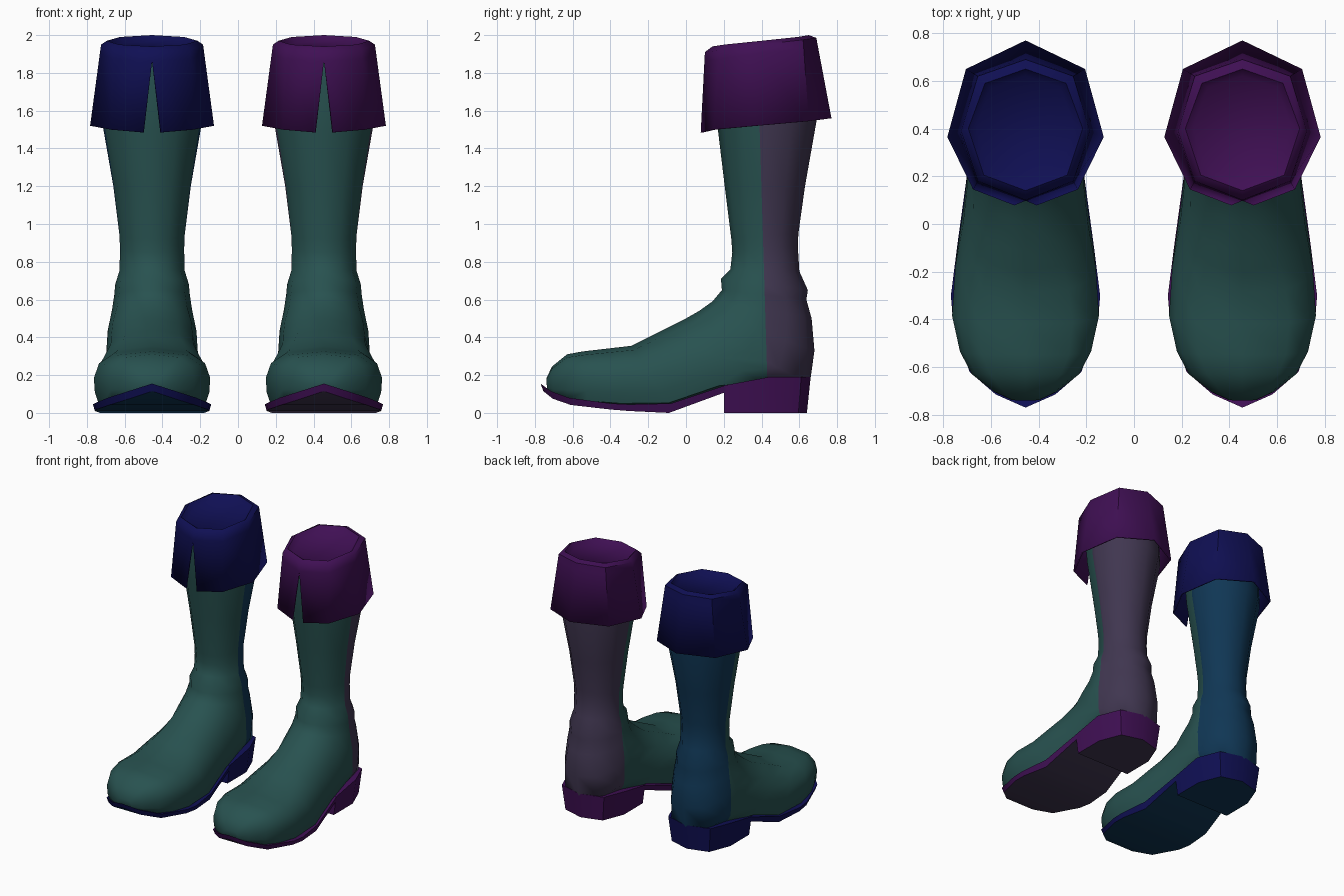
import bpy, bmesh, math
from mathutils import Vector

if "Cube" in bpy.data.objects:
    bpy.data.objects.remove(bpy.data.objects["Cube"])


def material(name, rgb):
    m = bpy.data.materials.new(name)
    m.diffuse_color = (*rgb, 1)
    m.use_nodes = True
    m.node_tree.nodes["Principled BSDF"].inputs["Base Color"].default_value = m.diffuse_color
    return m


GREEN = material("green leather", (0.021, 0.084, 0.080))
PURPLE = material("purple trim", (0.051, 0.005, 0.089))
BLUE = material("blue trim", (0.005, 0.005, 0.089))
MAUVE = material("mauve panel", (0.051, 0.037, 0.080))
TEAL = material("deep teal panel", (0.005, 0.037, 0.089))


def finish(bm, name, mats, x, angle):
    bmesh.ops.remove_doubles(bm, verts=bm.verts[:], dist=0.0005)
    bmesh.ops.recalc_face_normals(bm, faces=bm.faces[:])
    me = bpy.data.meshes.new(name)
    bm.to_mesh(me)
    bm.free()
    ob = bpy.data.objects.new(name, me)
    for m in mats:
        me.materials.append(m)
    bpy.context.collection.objects.link(ob)
    ob.location.x = x
    bpy.ops.object.select_all(action='DESELECT')
    ob.select_set(True)
    bpy.context.view_layer.objects.active = ob
    bpy.ops.object.shade_smooth_by_angle(angle=math.radians(angle))
    return ob


def bridge(bm, a, b, closed=True):
    n = len(a)
    for i in range(n if closed else n - 1):
        j = (i + 1) % n
        bm.faces.new((a[i], a[j], b[j], b[i]))


# Upper rings: front/top point (y, z), back/bottom point (y, z), half width,
# roundness of the front half and of the back half
RINGS = [
    (0.160, 1.90, 0.640, 1.92, 0.235, 1, 1),
    (0.150, 1.65, 0.685, 1.68, 0.262, 1, 1),
    (0.170, 1.49, 0.690, 1.54, 0.260, 1, 1),
    (0.205, 1.20, 0.630, 1.20, 0.205, 1, 1),
    (0.240, 0.92, 0.595, 0.95, 0.172, 1, 1),
    (0.245, 0.85, 0.592, 0.88, 0.170, 1, 1),
    (0.235, 0.76, 0.600, 0.75, 0.172, 1, 1),
    (0.185, 0.71, 0.645, 0.65, 0.195, 1, 1),
    (0.190, 0.65, 0.637, 0.60, 0.200, 1, 1),
    (0.140, 0.59, 0.665, 0.50, 0.212, 1, 0.9),
    (0.070, 0.54, 0.680, 0.33, 0.235, 0.9, 0.8),
    (0.000, 0.50, 0.655, 0.15, 0.242, 0.8, 0.7),
    (-0.12, 0.44, 0.430, 0.15, 0.245, 0.8, 0.3),
    (-0.20, 0.40, 0.200, 0.125, 0.262, 0.75, 0.15),
    (-0.29, 0.355, -0.08, 0.03, 0.295, 0.7, 0.12),
    (-0.42, 0.34, -0.35, 0.03, 0.308, 0.65, 0.12),
    (-0.55, 0.325, -0.52, 0.045, 0.275, 0.6, 0.12),
    (-0.63, 0.31, -0.63, 0.06, 0.225, 0.6, 0.15),
    (-0.71, 0.245, -0.70, 0.085, 0.130, 0.6, 0.3),
    (-0.74, 0.18, -0.735, 0.12, 0.060, 0.7, 0.5),
]


def upper(side, x, panel):
    bm = bmesh.new()
    rows = []
    for ty, tz, by, bz, w, pt, pb in RINGS:
        row = []
        for k in range(12):
            a = k * math.tau / 12
            c, s = math.cos(a), math.sin(a)
            p = pt if c > 0 else pb
            px = w * math.copysign(abs(s) ** p, s) if abs(s) > 1e-6 else 0
            t = (1 + c) / 2
            row.append(bm.verts.new((px, by + (ty - by) * t, bz + (tz - bz) * t)))
        rows.append(row)
    for a, b in zip(rows, rows[1:]):
        bridge(bm, a, b)
    bm.faces.new(rows[0])
    bm.faces.new(rows[-1])
    # straight side seam, then colour the back panel
    seam, normal = Vector((0, 0.43, 0.19)), Vector((0, 1.31, 0.04)).normalized()
    bmesh.ops.bisect_plane(bm, geom=bm.verts[:] + bm.edges[:] + bm.faces[:],
                           dist=0.0005, plane_co=seam, plane_no=normal)
    for f in bm.faces:
        f.material_index = int((f.calc_center_median() - seam).dot(normal) > 0)
    finish(bm, side + "_boot_upper", [GREEN, panel], x, 60)


# Stations: top half width, bottom half width, top y, bottom y, top z, bottom z
SOLE = [
    (0.0, 0.0, -0.77, -0.755, 0.155, 0.115),
    (0.125, 0.12, -0.715, -0.705, 0.115, 0.075),
    (0.235, 0.225, -0.62, -0.61, 0.08, 0.042),
    (0.305, 0.295, -0.40, -0.40, 0.05, 0.018),
    (0.313, 0.303, -0.30, -0.30, 0.045, 0.01),
    (0.285, 0.275, -0.08, -0.09, 0.05, 0.0),
    (0.245, 0.24, 0.21, 0.21, 0.147, 0.11),
]
HEEL = [
    (0.245, 0.225, 0.20, 0.20, 0.145, 0.0),
    (0.247, 0.225, 0.44, 0.43, 0.19, 0.0),
    (0.180, 0.160, 0.61, 0.595, 0.19, 0.0),
    (0.0, 0.0, 0.66, 0.64, 0.19, 0.0),
]


def slab(name, stations, x, trim, panel):
    bm = bmesh.new()
    rows = []
    for wt, wb, yt, yb, zt, zb in stations:
        if wt == 0:  # pointed end: one column shared by both sides
            t, b = bm.verts.new((0, yt, zt)), bm.verts.new((0, yb, zb))
            rows.append([t, t, b, b])
        else:
            rows.append([bm.verts.new(p) for p in
                         ((-wt, yt, zt), (wt, yt, zt), (wb, yb, zb), (-wb, yb, zb))])
    for a, b in zip(rows, rows[1:]):
        for i in range(4):
            j = (i + 1) % 4
            loop = list(dict.fromkeys((a[i], a[j], b[j], b[i])))
            if len(loop) > 2:
                f = bm.faces.new(loop)
                f.material_index = int(i == 2)  # underside
    for r in (rows[0], rows[-1]):
        if r[0] != r[1]:
            bm.faces.new(r)
    finish(bm, name, [trim, panel], x, 35)


# Cuff half profiles, front to back
CUFF = [
    [(0, 0.185, 1.915), (0.15, 0.235, 1.92), (0.205, 0.41, 1.94), (0.145, 0.575, 1.96), (0, 0.62, 1.965)],
    [(0, 0.14, 1.94), (0.175, 0.205, 1.95), (0.24, 0.40, 1.97), (0.17, 0.59, 1.99), (0, 0.65, 2.0)],
    [(0, 0.10, 1.91), (0.20, 0.18, 1.92), (0.27, 0.39, 1.95), (0.20, 0.62, 1.975), (0, 0.69, 1.985)],
    [(0.047, 0.078, 1.485), (0.22, 0.145, 1.50), (0.328, 0.365, 1.52), (0.25, 0.65, 1.545), (0, 0.77, 1.56)],
]


def cuff(side, x, trim):
    rows = [[Vector(p) for p in r] for r in CUFF]
    mid = [a.lerp(b, 0.11) for a, b in zip(rows[2], rows[3])]
    mid[0].x = 0  # apex of the front slit
    rows.insert(3, mid)
    bm = bmesh.new()
    grid = []
    for r in rows:
        full = r + [Vector((-p.x, p.y, p.z)) for p in reversed(r[:-1])]
        grid.append([bm.verts.new(p) for p in full])
    for a, b in zip(grid, grid[1:]):
        bridge(bm, a, b, closed=False)
    bm.faces.new(grid[0][:-1])  # recessed lining
    ob = finish(bm, side + "_boot_cuff", [trim], x, 50)
    sol = ob.modifiers.new("thickness", 'SOLIDIFY')
    sol.thickness = 0.01
    sol.offset = -1


for side, x, trim, panel in (("left", -0.455, BLUE, TEAL), ("right", 0.455, PURPLE, MAUVE)):
    upper(side, x, panel)
    slab(side + "_boot_sole", SOLE, x, trim, panel)
    slab(side + "_boot_heel", HEEL, x, trim, panel)
    cuff(side, x, trim)
